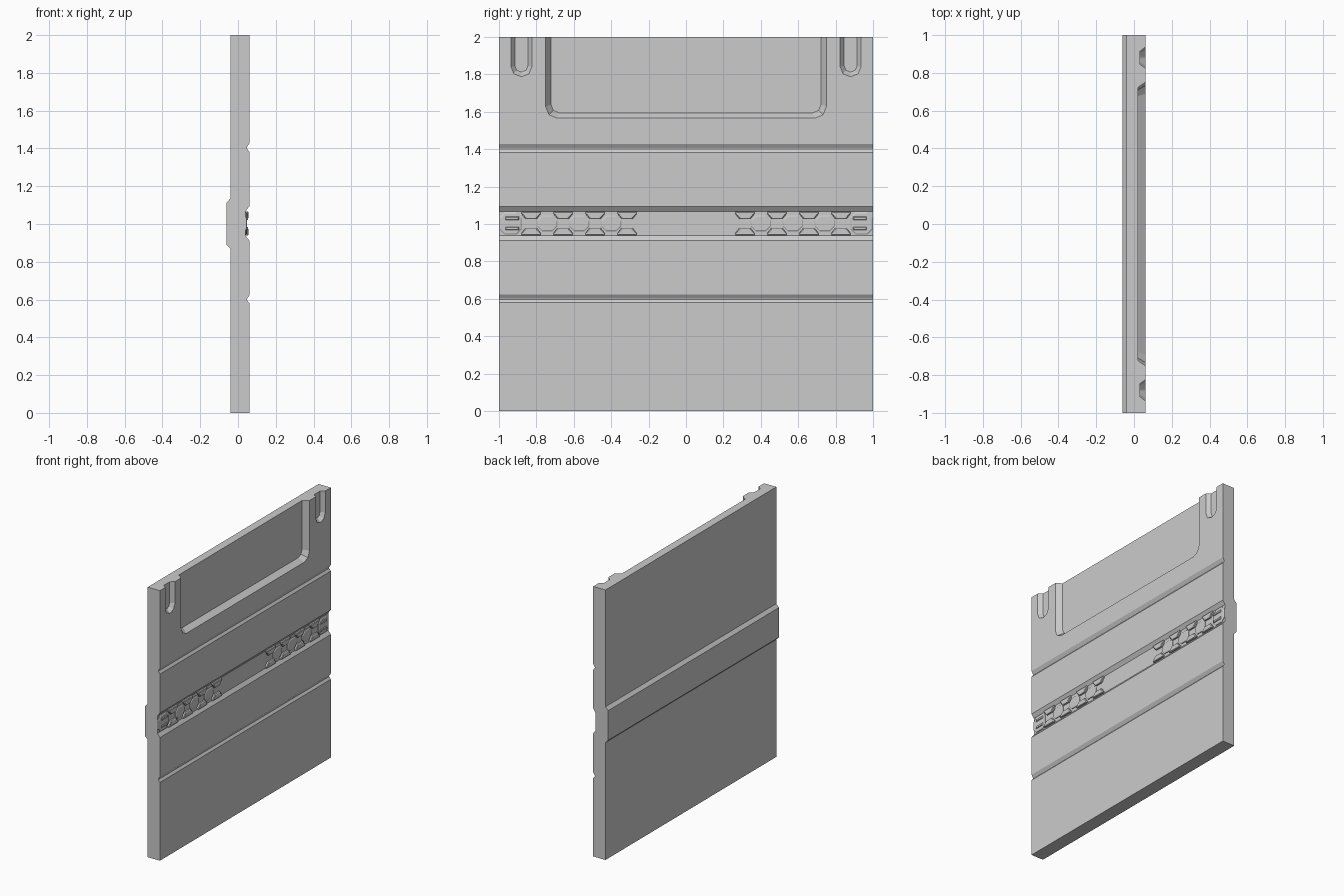
import bpy, bmesh
from math import sin, cos, pi

if "Cube" in bpy.data.objects:
    bpy.data.objects.remove(bpy.data.objects["Cube"])

FACE, FLOOR, MID = 0.06, 0.04, 1.003


def new_object(name, bm):
    bmesh.ops.recalc_face_normals(bm, faces=bm.faces)
    me = bpy.data.meshes.new(name)
    bm.to_mesh(me)
    bm.free()
    ob = bpy.data.objects.new(name, me)
    bpy.context.collection.objects.link(ob)
    return ob


def loft(bm, rings):
    """Closed solid through rings of 3D points with equal counts."""
    vs = [[bm.verts.new(p) for p in r] for r in rings]
    n = len(vs[0])
    for a, b in zip(vs, vs[1:]):
        for i in range(n):
            bm.faces.new((a[i], a[(i + 1) % n], b[(i + 1) % n], b[i]))
    bm.faces.new(vs[0])
    bm.faces.new(vs[-1])


# wall slab: side profile (x, z) with grooves in front and a rib behind
profile = [(-0.04, 0), (FACE, 0),
           (FACE, 0.58), (0.047, 0.597), (0.047, 0.603), (FACE, 0.622),
           (FACE, 0.912), (FLOOR, 0.938), (FLOOR, 1.067), (FACE, 1.094),
           (FACE, 1.382), (0.047, 1.4), (0.047, 1.406), (FACE, 1.427),
           (FACE, 2), (-0.04, 2),
           (-0.04, 1.135), (-0.062, 1.112), (-0.062, 0.892), (-0.04, 0.87)]
bm = bmesh.new()
loft(bm, [[(x, y, z) for x, z in profile] for y in (-1, 1)])
wall = new_object("wall_panel", bm)


# open-topped recesses with sloped sides
def u_shape(cy, half, bottom, r, segs):
    pts = [(cy + half, 2.1)]
    for s in (1, -1):
        arc = [(cy + s * (half - r + r * cos(i * pi / 2 / segs)),
                bottom + r - r * sin(i * pi / 2 / segs)) for i in range(segs + 1)]
        pts += arc if s > 0 else arc[::-1]
    pts.append((cy - half, 2.1))
    return pts


def cut_recess(outer, inner, floor):
    k = 0.02 / (FACE - floor)
    over = [(a + (a - c) * k, b + (b - d) * k) for (a, b), (c, d) in zip(outer, inner)]
    bm = bmesh.new()
    loft(bm, [[(FACE + 0.02, y, z) for y, z in over], [(floor, y, z) for y, z in inner]])
    cutter = new_object("recess_cutter", bm)
    cutter.hide_render = True
    mod = wall.modifiers.new("recess", 'BOOLEAN')
    mod.operation, mod.solver, mod.object = 'DIFFERENCE', 'EXACT', cutter
    bpy.context.view_layer.objects.active = wall
    bpy.ops.object.modifier_apply(modifier=mod.name)
    bpy.data.objects.remove(cutter)


cut_recess(u_shape(0, 0.75, 1.566, 0.06, 2), u_shape(0, 0.722, 1.594, 0.045, 2), 0.02)
for s in (-1, 1):
    cut_recess(u_shape(s * 0.88, 0.056, 1.788, 0.053, 2),
               u_shape(s * 0.88, 0.034, 1.813, 0.031, 2), 0.032)


# raised ornament in the middle channel
def plate(bm, pts, top, shrink):
    """Low plate on the channel floor with a bevelled upper edge."""
    cy = sum(p[0] for p in pts) / len(pts)
    cz = sum(p[1] for p in pts) / len(pts)
    hy = max(abs(p[0] - cy) for p in pts)
    hz = max(abs(p[1] - cz) for p in pts)
    small = [(cy + (y - cy) * (1 - shrink / hy), cz + (z - cz) * (1 - shrink / hz)) for y, z in pts]
    loft(bm, [[(FLOOR - 0.005, y, z) for y, z in pts],
              [(top - 0.004, y, z) for y, z in pts],
              [(top, y, z) for y, z in small]])


def octagon(cy, hy, hz, c):
    return [(cy + a, MID + b) for a, b in
            ((hy, hz - c), (hy - c, hz), (c - hy, hz), (-hy, hz - c),
             (-hy, c - hz), (c - hy, -hz), (hy - c, -hz), (hy, c - hz))]


def box(cy, cz, hy, hz):
    return [(cy - hy, cz - hz), (cy + hy, cz - hz), (cy + hy, cz + hz), (cy - hy, cz + hz)]


STEP = 0.171
studs, teeth, ends, bars = (bmesh.new() for _ in range(4))
for s in (-1, 1):
    for i in range(3):
        plate(studs, octagon(s * (0.4 + STEP * i), 0.054, 0.042, 0.026), 0.048, 0.006)
    plate(ends, octagon(s * 0.938, 0.06, 0.06, 0.028), 0.048, 0.006)
    for t in (-1, 1):
        for i in range(4):
            cy = s * (0.315 + STEP * i)
            plate(teeth, [(cy + a, MID + t * b) for a, b in
                          ((-0.053, 0.064), (0.053, 0.064), (0.053, 0.054),
                           (0.03, 0.024), (-0.03, 0.024), (-0.053, 0.054))], 0.055, 0.006)
        plate(bars, box(s * 0.93, MID + t * 0.027, 0.036, 0.009), 0.054, 0.003)

new_object("channel_studs", studs)
new_object("channel_teeth", teeth)
new_object("channel_end_plates", ends)
new_object("channel_end_bars", bars)
